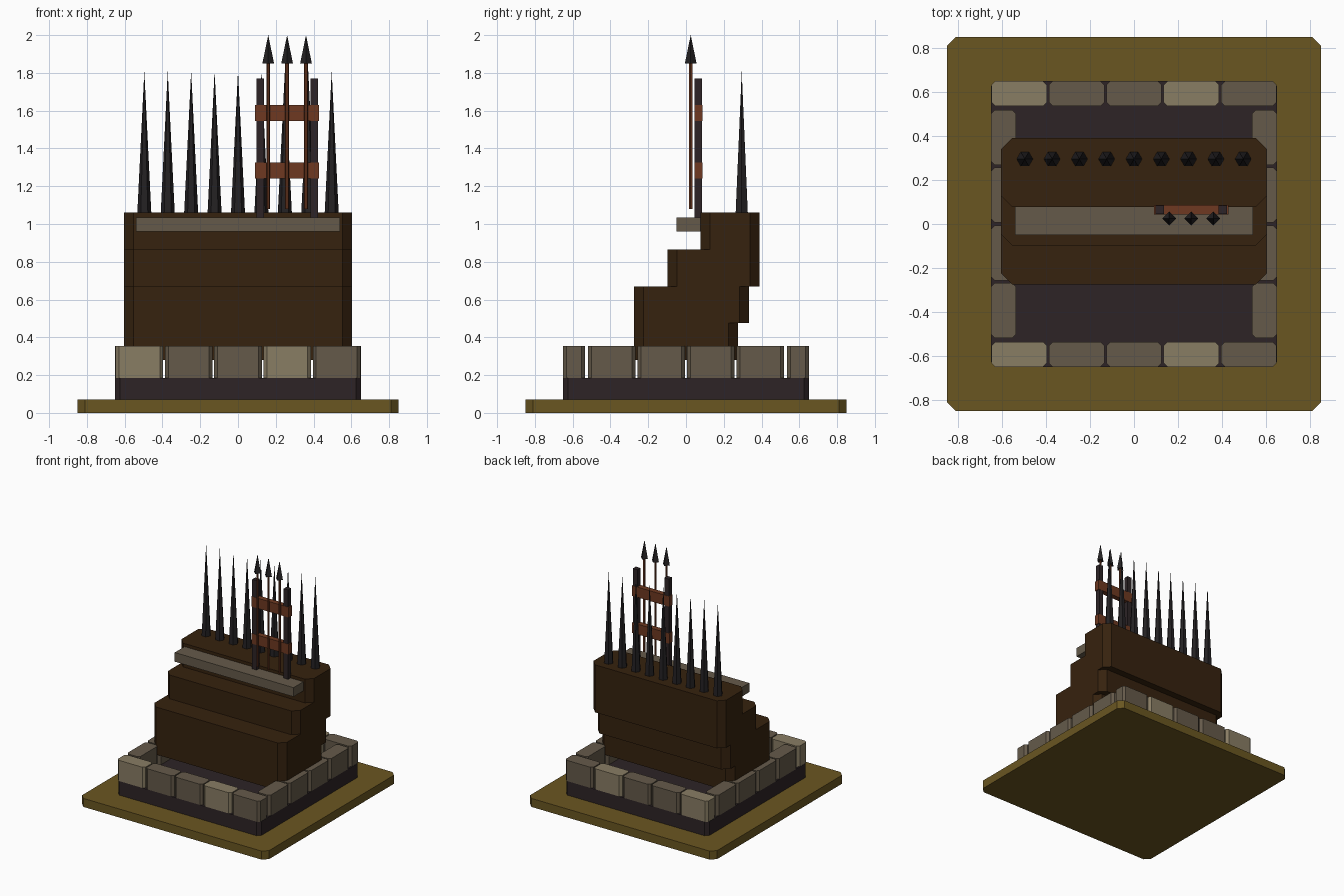
import bpy, math

if "Cube" in bpy.data.objects:
    bpy.data.objects.remove(bpy.data.objects["Cube"])


def srgb(r, g, b):
    lin = lambda c: (c / 255 / 12.92) if c < 10 else ((c / 255 + 0.055) / 1.055) ** 2.4
    return (lin(r), lin(g), lin(b), 1)


def material(name, *rgb):
    m = bpy.data.materials.new(name)
    m.diffuse_color = srgb(*rgb)
    m.use_nodes = True
    m.node_tree.nodes["Principled BSDF"].inputs["Base Color"].default_value = m.diffuse_color
    return m


OLIVE = material("dry grass", 106, 86, 33)
EARTH = material("dark earth", 54, 34, 14)
PALE = material("pale stone", 137, 125, 100)
STONE = material("grey stone", 101, 90, 74)
DARK = material("dark timber", 45, 36, 38)
RUST = material("rust", 110, 57, 33)
IRON = material("black iron", 36, 33, 35)


def mesh(name, verts, faces, mat):
    me = bpy.data.meshes.new(name)
    me.from_pydata(verts, [], faces)
    me.materials.append(mat)
    ob = bpy.data.objects.new(name, me)
    bpy.context.collection.objects.link(ob)
    return ob


def block(name, x0, x1, y0, y1, z0, z1, mat, c=0.0):
    """Box whose four upright edges are chamfered by c."""
    if c:
        ring = [(x0 + c, y0), (x1 - c, y0), (x1, y0 + c), (x1, y1 - c),
                (x1 - c, y1), (x0 + c, y1), (x0, y1 - c), (x0, y0 + c)]
    else:
        ring = [(x0, y0), (x1, y0), (x1, y1), (x0, y1)]
    n = len(ring)
    verts = [(x, y, z) for z in (z0, z1) for x, y in ring]
    faces = [tuple(reversed(range(n))), tuple(range(n, 2 * n))]
    faces += [(i, (i + 1) % n, n + (i + 1) % n, n + i) for i in range(n)]
    return mesh(name, verts, faces, mat)


def cone(name, x, y, z0, z1, r0, r1, sides, mat):
    bpy.ops.mesh.primitive_cone_add(vertices=sides, radius1=r0, radius2=r1, depth=z1 - z0,
                                    location=(x, y, (z0 + z1) / 2),
                                    rotation=(0, 0, math.pi / 2))
    ob = bpy.context.object
    ob.name = name
    ob.data.materials.append(mat)
    return ob


# ground slab and foundation
block("ground_slab", -0.85, 0.85, -0.85, 0.85, 0, 0.07, OLIVE, 0.04)
block("foundation", -0.65, 0.65, -0.65, 0.65, 0.07, 0.185, DARK, 0.025)

# ring of kerb stones
for s in (-1, 1):
    y0, y1 = sorted((s * 0.535, s * 0.65))
    for i in range(5):
        x = (i - 2) * 0.261
        block("kerb_stone", x - 0.126, x + 0.126, y0, y1, 0.185, 0.355,
              PALE if i in (0, 3) else STONE, 0.018)
    for i in range(4):
        y = (i - 1.5) * 0.262
        block("side_kerb_stone", y0, y1, y - 0.125, y + 0.125, 0.185, 0.355, STONE, 0.018)

# stepped, backward-leaning body
for i, (y0, y1) in enumerate([(-0.275, 0.275), (-0.275, 0.333), (-0.098, 0.39), (0.077, 0.39)]):
    z = 0.28 + i * 0.195
    block("body_step", -0.603, 0.603, y0, y1, z, z + 0.195, EARTH, 0.05)

# stone ledge
block("ledge", -0.54, 0.54, -0.05, 0.08, 0.96, 1.035, STONE)

# row of spikes along the back
for i in range(9):
    cone("spike", (i - 4) * 0.124, 0.295, 1.06, 1.81, 0.037, 0, 6, IRON)

# gate frame
for x in (0.117, 0.403):
    block("gate_post", x - 0.02, x + 0.02, 0.046, 0.085, 1.035, 1.77, DARK)
for z in (1.283, 1.587):
    block("gate_rail", 0.09, 0.43, 0.044, 0.087, z - 0.042, z + 0.042, RUST)

# gate bars with pointed heads
for x in (0.16, 0.26, 0.36):
    cone("gate_bar", x, 0.025, 1.08, 1.86, 0.01, 0.01, 6, RUST)
    cone("gate_bar_head", x, 0.025, 1.85, 2.0, 0.031, 0, 4, IRON)
